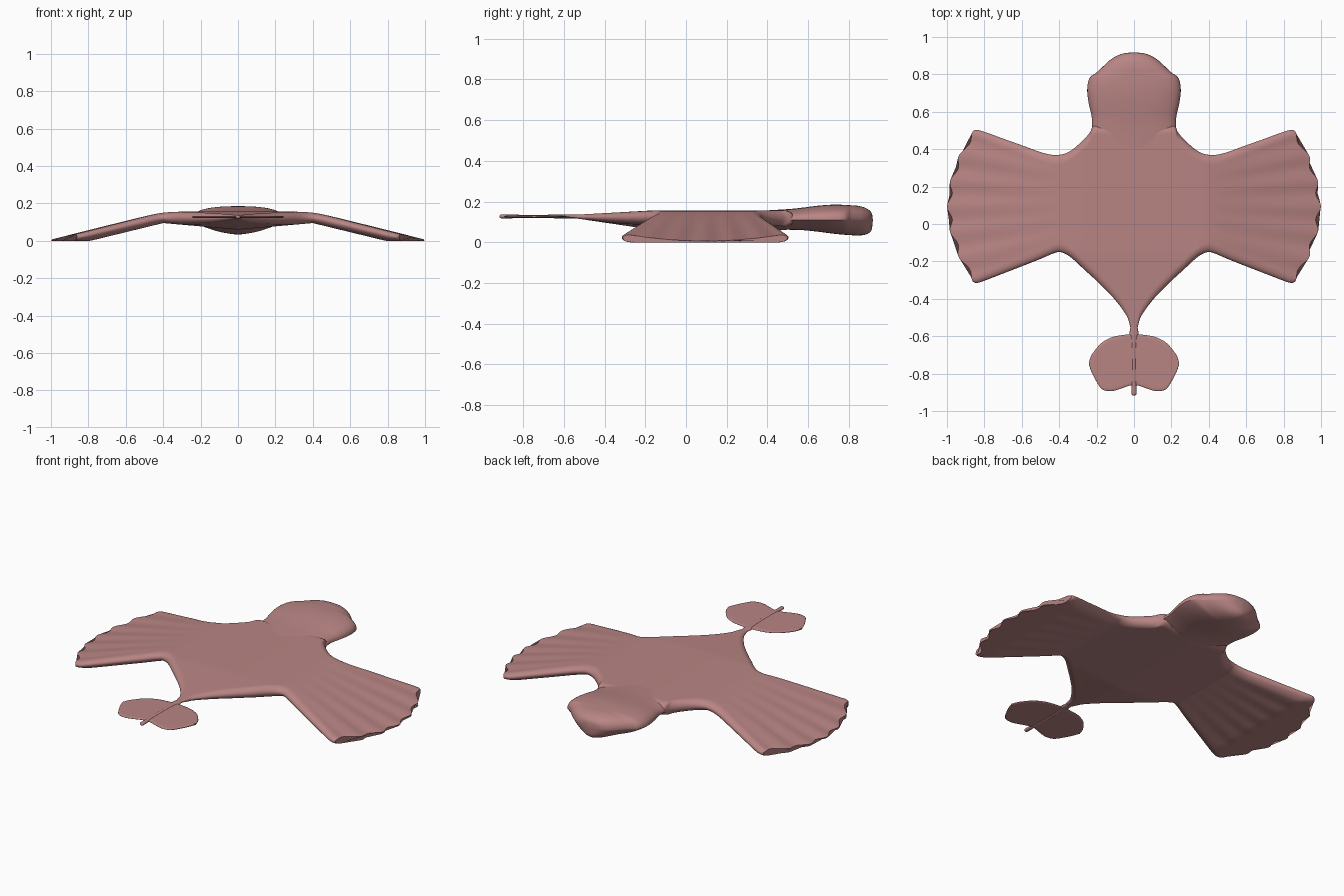
import bpy, bmesh, math

if "Cube" in bpy.data.objects:
    bpy.data.objects.remove(bpy.data.objects["Cube"])

skin = bpy.data.materials.new("dusty_rose")
skin.use_nodes = True
ROSE = (0.48, 0.235, 0.23, 1)
skin.diffuse_color = ROSE
skin.node_tree.nodes["Principled BSDF"].inputs["Base Color"].default_value = ROSE


def smooth_rows(rows, steps):
    """Catmull-Rom curve through rows of numbers."""
    out = []
    for i in range(len(rows) - 1):
        a, b, c, d = (rows[max(0, min(len(rows) - 1, i + k))] for k in (-1, 0, 1, 2))
        for s in range(steps):
            t = s / steps
            out.append([q + t / 2 * (r - p + t * (2 * p - 5 * q + 4 * r - w + t * (3 * (q - r) + w - p)))
                        for p, q, r, w in zip(a, b, c, d)])
    out.append(list(rows[-1]))
    return out


def loft(name, rings, cap_start, mirror):
    """Skin a list of closed rings into one smooth object."""
    bm = bmesh.new()
    loops = [[bm.verts.new(p) for p in ring] for ring in rings]
    n = len(loops[0])
    for a, b in zip(loops, loops[1:]):
        for k in range(n):
            bm.faces.new((a[k], a[(k + 1) % n], b[(k + 1) % n], b[k]))
    bm.faces.new(loops[-1])
    if cap_start:
        bm.faces.new(loops[0])
    bmesh.ops.remove_doubles(bm, verts=bm.verts, dist=0.0003)
    bmesh.ops.recalc_face_normals(bm, faces=bm.faces)
    # An open half may be flipped as a whole: its highest face must point up
    if max(bm.faces, key=lambda f: f.calc_center_median().z).normal.z < 0:
        bmesh.ops.reverse_faces(bm, faces=bm.faces)
    mesh = bpy.data.meshes.new(name)
    bm.to_mesh(mesh)
    bm.free()
    mesh.materials.append(skin)
    obj = bpy.data.objects.new(name, mesh)
    bpy.context.collection.objects.link(obj)
    if mirror:
        obj.modifiers.new("mirror", "MIRROR").use_clip = True
    bpy.ops.object.select_all(action="DESELECT")
    obj.select_set(True)
    bpy.context.view_layer.objects.active = obj
    bpy.ops.object.shade_smooth_by_angle(angle=math.radians(50))
    return obj


def chord_loft(name, rows, steps, count, radius, surface):
    """Half of a flat part: rows are (x, front y, rear y); rims are rounded."""
    rings = []
    for x, front, rear in smooth_rows(rows, steps):
        top, under = [], []
        length = max(front - rear, 0.0001)
        for j in range(count + 1):
            v = (1 - math.cos(math.pi * j / count)) / 2
            y = rear + length * v
            px, high, low = surface(x, y, v)
            edge = min(1, min(v, 1 - v) * length / min(radius, length / 2))
            round_off = math.sqrt(max(0, 1 - (1 - edge) ** 2))
            mid = (high + low) / 2
            top.append((px, y, mid + (high - mid) * round_off))
            under.append((px, y, mid + (low - mid) * round_off))
        rings.append(top + under[-2:0:-1])
    return loft(name, rings, False, True)


def length_loft(name, rows, steps, mid, power_top, power_under, count=64):
    """Body of cross-sections: rows are (y, half width, top z, bottom z)."""
    rings = []
    for y, width, high, low in smooth_rows(rows, steps):
        ring = []
        for k in range(count):
            a = 2 * math.pi * k / count
            c = abs(math.cos(a))
            if math.sin(a) >= 0:
                z = mid + (high - mid) * max(0, 1 - c ** power_top) ** (1 / power_top)
            else:
                z = mid - (mid - low) * max(0, 1 - c ** 2) ** power_under
            ring.append((max(width, 0) * math.cos(a), y, z))
        rings.append(ring)
    return loft(name, rings, True, False)


# Torso running out into drooping, scalloped wings
KNEE, FEATHERS = 0.4, 6


def wing_surface(x, y, v):
    ripple = 0
    if x > KNEE:
        s = (x - KNEE) / (1 - KNEE)
        wave = math.cos(2 * math.pi * FEATHERS * v)
        tip = 1 - 0.14 * (2 * v - 1) ** 2 - 0.0125 * (1 - wave)
        x = KNEE + s * (tip - KNEE)
        ripple = 0.003 * s * wave
    out = x - KNEE
    high = 0.158 - 0.257 * (math.hypot(out, 0.06) + out) / 2
    low = max(0, min(0.06 + 0.0875 * x, 0.095 - 0.2375 * out) + ripple)
    high = max(high + ripple, low + 0.004)
    # The back of the torso thins towards the tail
    t = max(0, min(1, (-0.15 - y) / 0.4)) * max(0, min(1, (0.5 - x) / 0.15))
    return x, high + (0.135 - high) * t, low + (0.119 - low) * t


chord_loft("torso_and_wings", [
    (0, 0.53, -0.60), (0.02, 0.53, -0.55), (0.04, 0.53, -0.49), (0.11, 0.53, -0.395),
    (0.21, 0.53, -0.295), (0.235, 0.49, -0.272), (0.27, 0.45, -0.24), (0.32, 0.405, -0.193),
    (0.36, 0.38, -0.163), (0.40, 0.37, -0.15), (0.45, 0.37, -0.16), (0.525, 0.383, -0.185),
    (0.65, 0.418, -0.223), (0.775, 0.452, -0.26), (0.90, 0.487, -0.297), (0.97, 0.503, -0.315),
    (1.0, 0.498, -0.31)], 4, 84, 0.05, wing_surface)

# Broad rounded head with its neck buried in the torso
length_loft("head", [
    (0.30, 0.20, 0.150, 0.085), (0.40, 0.215, 0.157, 0.066), (0.50, 0.225, 0.163, 0.062),
    (0.57, 0.226, 0.170, 0.060), (0.65, 0.243, 0.180, 0.052), (0.72, 0.250, 0.185, 0.043),
    (0.78, 0.238, 0.184, 0.037), (0.81, 0.20, 0.182, 0.035), (0.84, 0.168, 0.180, 0.034),
    (0.875, 0.13, 0.172, 0.036), (0.90, 0.09, 0.158, 0.046), (0.913, 0.05, 0.142, 0.065),
    (0.918, 0.0, 0.112, 0.108)], 5, 0.11, 2.5, 0.9)

# Flat leaf-shaped tail fan
chord_loft("tail_fan", [
    (0, -0.588, -0.86), (0.03, -0.59, -0.866), (0.10, -0.60, -0.89), (0.14, -0.615, -0.893),
    (0.175, -0.637, -0.88), (0.205, -0.67, -0.835), (0.23, -0.706, -0.785),
    (0.242, -0.745, -0.746)], 5, 24, 0.02, lambda x, y, v: (x, 0.132, 0.122))

# Slim stem running through the tail
length_loft("tail_stem", [
    (-0.917, 0.004, 0.129, 0.125), (-0.912, 0.011, 0.135, 0.119), (-0.89, 0.013, 0.136, 0.118),
    (-0.75, 0.010, 0.135, 0.119), (-0.62, 0.014, 0.136, 0.118), (-0.585, 0.024, 0.136, 0.118),
    (-0.55, 0.019, 0.136, 0.118), (-0.45, 0.016, 0.136, 0.118)], 4, 0.127, 2, 0.5, 16)
